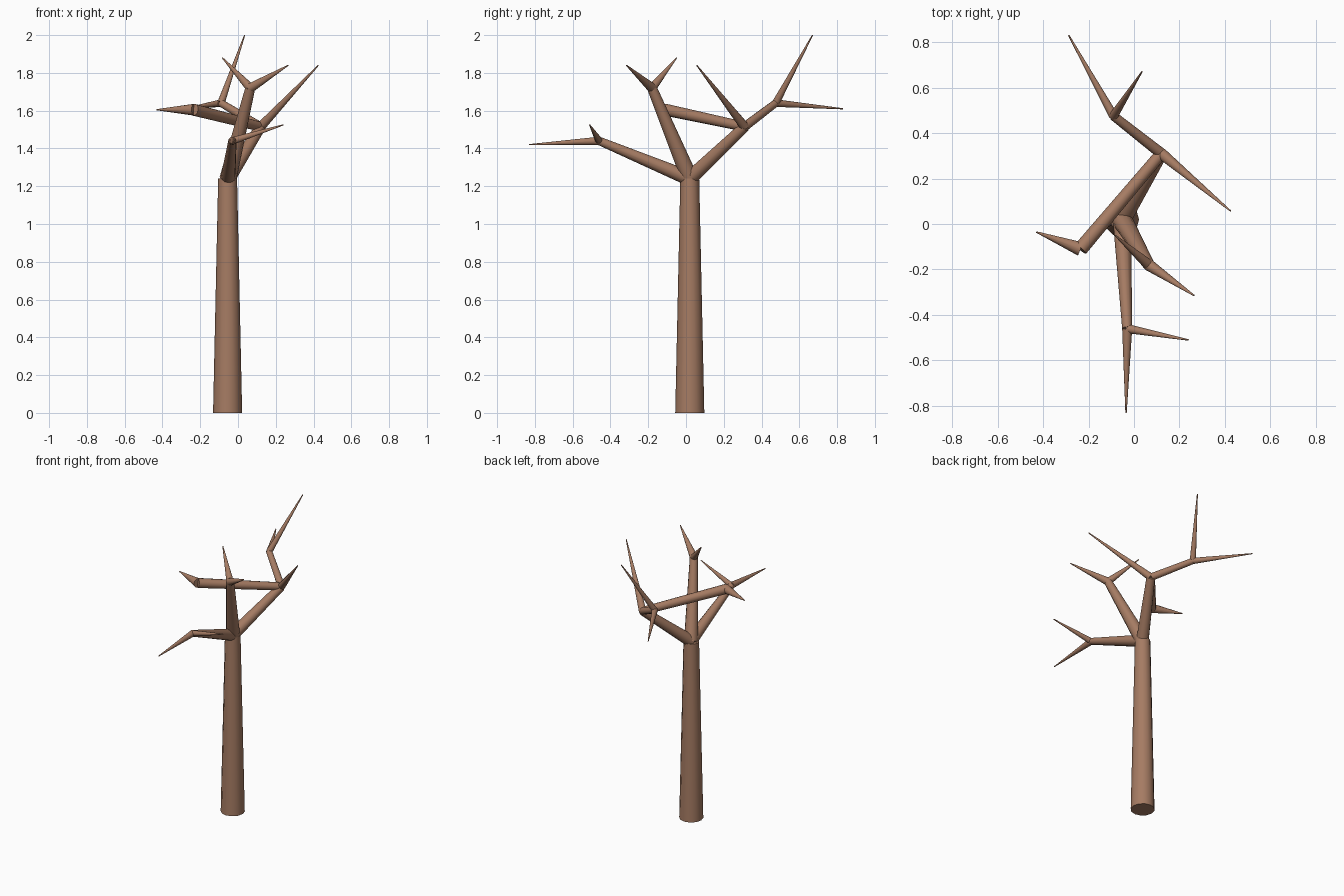
import bpy
from mathutils import Vector

if "Cube" in bpy.data.objects:
    bpy.data.objects.remove(bpy.data.objects["Cube"])

bark = bpy.data.materials.new("bark")
bark.diffuse_color = (0.38, 0.20, 0.125, 1)
bark.use_nodes = True
bark.node_tree.nodes["Principled BSDF"].inputs["Base Color"].default_value = bark.diffuse_color


def limb(name, start, end, r1, r2):
    """Tapered 12-sided limb between two points."""
    a, b = Vector(start), Vector(end)
    d = b - a
    bpy.ops.mesh.primitive_cone_add(
        vertices=12, radius1=r1, radius2=r2, depth=d.length,
        location=(a + b) / 2, rotation=d.to_track_quat('Z', 'Y').to_euler())
    ob = bpy.context.object
    ob.name = name
    ob.data.materials.append(bark)
    bpy.ops.object.shade_smooth_by_angle(angle=0.7)


# Joints where limbs meet
crown = (-0.053, 0.02, 1.24)
front_node = (-0.03, -0.46, 1.44)
upper_node = (0.065, -0.18, 1.72)
back_node = (0.12, 0.31, 1.515)
left_node = (-0.235, -0.11, 1.605)
far_node = (-0.09, 0.475, 1.64)

# Trunk
limb("trunk", (-0.055, 0.02, 0), (-0.055, 0.02, 1.24), 0.077, 0.05)

# Main branches and sub-branches
limb("front_branch", crown, front_node, 0.04, 0.022)
limb("upper_branch", crown, upper_node, 0.045, 0.026)
limb("back_branch", crown, back_node, 0.04, 0.028)
limb("left_branch", back_node, left_node, 0.026, 0.032)
limb("far_branch", back_node, far_node, 0.024, 0.02)

# Pointed twigs: joint, tip, base radius
twigs = [
    (front_node, (-0.035, -0.83, 1.42), 0.022),
    (front_node, (0.24, -0.51, 1.525), 0.02),
    (upper_node, (0.265, -0.315, 1.84), 0.026),
    (upper_node, (-0.083, -0.05, 1.88), 0.024),
    (back_node, (0.425, 0.057, 1.84), 0.025),
    (left_node, (-0.43, -0.035, 1.605), 0.031),
    (far_node, (0.035, 0.67, 2.0), 0.02),
    (far_node, (-0.287, 0.83, 1.61), 0.02),
]
for i, (node, tip, r) in enumerate(twigs):
    limb(f"twig_{i + 1}", node, tip, r, 0.003)
